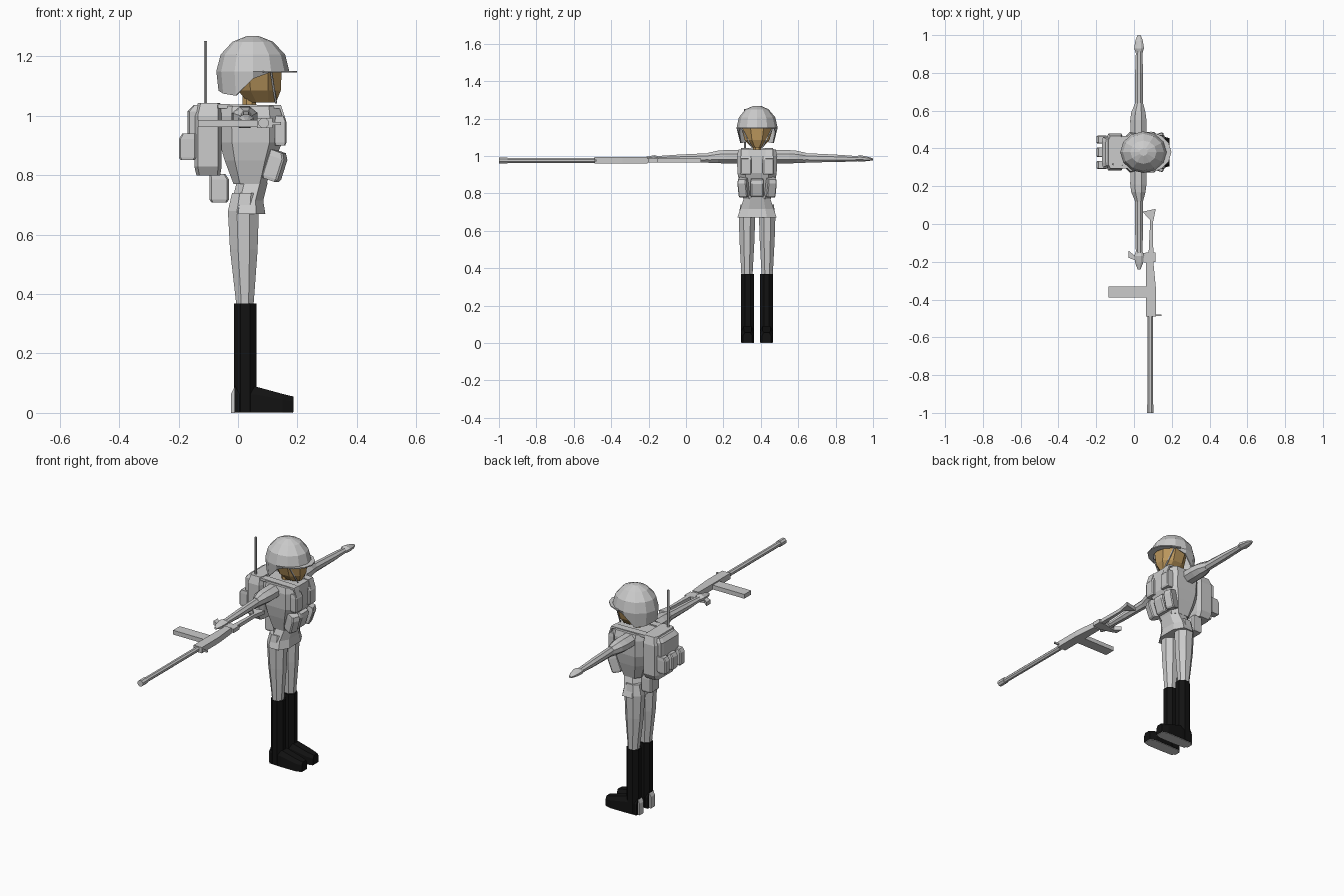
import bpy, bmesh, math
from mathutils import Vector, Matrix

if "Cube" in bpy.data.objects:
    bpy.data.objects.remove(bpy.data.objects["Cube"])

CY = 0.38  # y of the figure's symmetry plane


def material(name, rgb):
    m = bpy.data.materials.new(name)
    m.diffuse_color = (*rgb, 1)
    m.use_nodes = True
    m.node_tree.nodes["Principled BSDF"].inputs["Base Color"].default_value = m.diffuse_color
    return m


BLACK = material("black_leather", (0.006, 0.006, 0.006))
SKIN = material("skin", (0.5, 0.31, 0.11))


def skin(name, rings, mat=None, caps=(True, True)):
    """Join equal-length closed point rings into a flat-shaded mesh."""
    bm = bmesh.new()
    vs = [[bm.verts.new(p) for p in r] for r in rings]
    n = len(rings[0])
    for a, b in zip(vs, vs[1:]):
        for i in range(n):
            j = (i + 1) % n
            bm.faces.new((a[i], a[j], b[j], b[i]))
    if caps[0]:
        bm.faces.new(vs[0][::-1])
    if caps[1]:
        bm.faces.new(vs[-1])
    bmesh.ops.recalc_face_normals(bm, faces=bm.faces)
    me = bpy.data.meshes.new(name)
    bm.to_mesh(me)
    bm.free()
    ob = bpy.data.objects.new(name, me)
    bpy.context.collection.objects.link(ob)
    if mat:
        me.materials.append(mat)
    return ob


def octagon(ca, cb, ra, rb, k):
    pts = [(1, -1 + k), (1, 1 - k), (1 - k, 1), (k - 1, 1),
           (-1, 1 - k), (-1, k - 1), (k - 1, -1), (1 - k, -1)]
    return [(ca + ra * a, cb + rb * b) for a, b in pts]


def loft_z(name, secs, cy=CY, k=0.586, mat=None):
    """Sections: z, x min, x max, half width in y."""
    return skin(name, [[(x, y, z) for x, y in
                        octagon((a + b) / 2, cy, (b - a) / 2, h, k)]
                       for z, a, b, h in secs], mat)


def loft_y(name, secs, side=1, k=0.586, cy=CY, mat=None):
    """Sections: distance, centre x, centre z, half width, half height."""
    return skin(name, [[(x, cy + side * d, z) for x, z in octagon(cx, cz, rx, rz, k)]
                       for d, cx, cz, rx, rz in secs], mat)


def prism(name, pts, lo, hi, axis="y", mat=None):
    """Extrude an outline: (x, z) points along y, or (x, y) points along z."""
    put = (lambda p, h: (p[0], h, p[1])) if axis == "y" else (lambda p, h: (p[0], p[1], h))
    return skin(name, [[put(p, h) for p in pts] for h in (lo, hi)], mat)


def bar(name, p, q, r, n=4, mat=None):
    p, q = Vector(p), Vector(q)
    rot = (q - p).to_track_quat('Z', 'Y')
    ring = [rot @ Vector((r * math.cos(t), r * math.sin(t), 0))
            for t in (2 * math.pi * (i + .5) / n for i in range(n))]
    return skin(name, [[c + v for v in ring] for c in (p, q)], mat)


def pouch(name, x, y, z, sx, sy, sz, tilt=0, yaw=0):
    ob = loft_z(name, [(-sz / 2, -sx * .4, sx * .4, sy * .46), (-sz * .4, -sx / 2, sx / 2, sy / 2),
                       (sz * .3, -sx / 2, sx / 2, sy / 2), (sz / 2, -sx / 2, sx * .3, sy * .46)],
                cy=0, k=0.2)
    ob.data.transform(Matrix.Translation((x, y, z)) @ Matrix.Rotation(yaw, 4, 'Z')
                      @ Matrix.Rotation(tilt, 4, 'Y'))
    return ob


# Head and neck
loft_z("head", [(1.045, .035, .128, .03), (1.085, .0, .144, .066), (1.15, -.01, .147, .085),
                (1.21, .0, .12, .07)], mat=SKIN)
loft_z("neck", [(1.01, .015, .06, .022), (1.07, .015, .06, .022)], mat=SKIN)

# Helmet: faceted dome with a deep rear skirt
N = 12
angles = [2 * math.pi * i / N for i in range(N)]
hem = [1.147, 1.147, 1.146, 1.125, 1.068, 1.075, 1.085]


def helmet_ring(f, z):
    return [(.05 + .123 * f * math.cos(t), CY + .11 * f * math.sin(t), z(i))
            for i, t in enumerate(angles)]


rings = [helmet_ring(.94, lambda i: hem[min(i, N - i)]), helmet_ring(1, lambda i: 1.15)]
for lat in (28, 56, 80):
    a = math.radians(lat)
    rings.append(helmet_ring(math.cos(a), lambda i, a=a: 1.15 + .12 * math.sin(a)))
helmet = skin("helmet", rings, caps=(False, True))
helmet.modifiers.new("shell", 'SOLIDIFY').thickness = .006
arc = [math.radians(d) for d in range(-75, 76, 25)]
prism("helmet_brim", [(.05 + .148 * math.cos(t), CY + .114 * math.sin(t)) for t in arc]
      + [(.05 + .11 * math.cos(t), CY + .1 * math.sin(t)) for t in arc[::-1]],
      1.146, 1.152, "z")

# Torso, waist and flared jacket hem
loft_z("torso", [(.77, -.015, .095, .073), (.85, -.045, .125, .094), (.91, -.062, .148, .105),
                 (1.0, -.065, .15, .108), (1.033, -.06, .145, .1)], k=.4)
loft_z("jacket_hem", [(.67, -.03, .092, .105), (.715, -.02, .085, .09), (.775, -.005, .1, .07)], k=.5)

for s, side in ((-1, "right"), (1, "left")):
    # Sleeve, forearm and hand
    loft_y(side + "_upper_arm", [(.09, .023, .995, .042, .036), (.17, .023, .995, .043, .036),
                                 (.21, .023, .995, .038, .033), (.26, .027, .99, .021, .027)], s)
    loft_y(side + "_forearm", [(.25, .027, .99, .021, .025), (.42, .027, .987, .021, .02),
                               (.535, .027, .985, .017, .014)], s)
    loft_y(side + "_hand", [(.525, .027, .985, .018, .012), (.55, .027, .987, .026, .017),
                            (.59, .027, .984, .02, .012), (.62, .027, .982, .008, .005)], s)
    # Leg, boot, sole and heel
    cy = CY + s * .054
    loft_z(side + "_leg", [(.36, -.006, .052, .03), (.385, -.008, .054, .031), (.55, -.027, .066, .04),
                           (.68, -.034, .07, .044), (.74, -.02, .07, .035)], cy)
    ly = CY + s * .0505
    loft_z(side + "_boot_shaft", [(.004, -.013, .062, .035), (.368, -.013, .062, .035)], ly, mat=BLACK)
    foot = [[(x, ly + h * w, z) for h, z in ((-1, .003), (1, .003), (1, t * .7), (.6, t), (-.6, t), (-1, t * .7))]
            for x, t, w in ((-.012, .09, .03), (.062, .088, .035), (.15, .064, .034), (.187, .055, .024))]
    skin(side + "_boot_foot", foot, BLACK)
    prism(side + "_sole", [(-.012, ly - .03), (.06, ly - .033), (.15, ly - .033), (.185, ly - .023),
                           (.185, ly + .023), (.15, ly + .033), (.06, ly + .033), (-.012, ly + .03)],
          0, .004, "z")
    prism(side + "_heel", [(-.023, 0), (-.01, 0), (-.01, .09), (-.023, .065)], ly - .018, ly + .018)
    # Chin strap, shoulder strap and chest pouches
    bar(side + "_chin_strap", (.112, CY + s * .082, 1.147), (.128, CY + s * .026, 1.043), .004)
    prism(side + "_shoulder_strap", [(-.07, 1.025), (.14, 1.025), (.155, .98), (.162, .985),
                                     (.145, 1.036), (-.07, 1.04)],
          CY + s * .065 - .02, CY + s * .065 + .02)
    pouch(side + "_chest_pouch", .142, CY + s * .06, .95, .042, .06, .1)
    pouch(side + "_belt_pouch", .125, CY + s * .072, .832, .058, .05, .1, .32, s * .3)
pouch("centre_belt_pouch", .125, CY, .832, .05, .07, .095, .32)

# Backpack with top flap, rear pouches, hip bag and antenna
loft_z("backpack", [(.80, -.14, -.06, .08), (.83, -.147, -.055, .098), (1.0, -.147, -.055, .098),
                    (1.043, -.135, -.06, .085)], k=.25)
loft_z("backpack_flap", [(.9, -.17, -.12, .075), (1.015, -.17, -.12, .08), (1.036, -.15, -.12, .07)], k=.25)
for i, w in ((-1, .042), (0, .052), (1, .042)):
    pouch("rear_pouch", -.17, CY + i * .067, .896, .058, w, .09, 0, math.pi)
pouch("hip_bag", -.063, CY + .03, .757, .066, .08, .096)
bar("antenna", (-.11, CY - .064, 1.02), (-.11, CY - .064, 1.252), .006, 6)

# Rifle lying on its side in the right hand
prism("rifle_stock", [(.045, .065), (.115, .08), (.1, .005), (.103, -.2), (.105, -.25),
                      (.066, -.25), (.066, -.19), (.078, -.14), (.086, .02)], .966, .986, "z")
prism("rifle_receiver", [(.064, -.205), (.103, -.205), (.116, -.34), (.116, -.49), (.064, -.49)],
      .96, .993, "z")
prism("rifle_grip", [(-.03, -.14), (0, -.165), (.07, -.15), (.113, -.15), (.113, -.2),
                     (.06, -.205), (0, -.19), (-.03, -.178)], .964, .986, "z")
prism("rifle_magazine", [(-.135, -.33), (.07, -.33), (.07, -.39), (-.135, -.39)], .962, .986, "z")
prism("rifle_sight", [(.11, -.478), (.145, -.478), (.145, -.486), (.11, -.486)], .97, .98, "z")
bar("rifle_barrel", (.086, -.48, .976), (.086, -.96, .976), .0145, 8)
bar("rifle_muzzle", (.086, -.955, .976), (.086, -1, .976), .018, 8)
